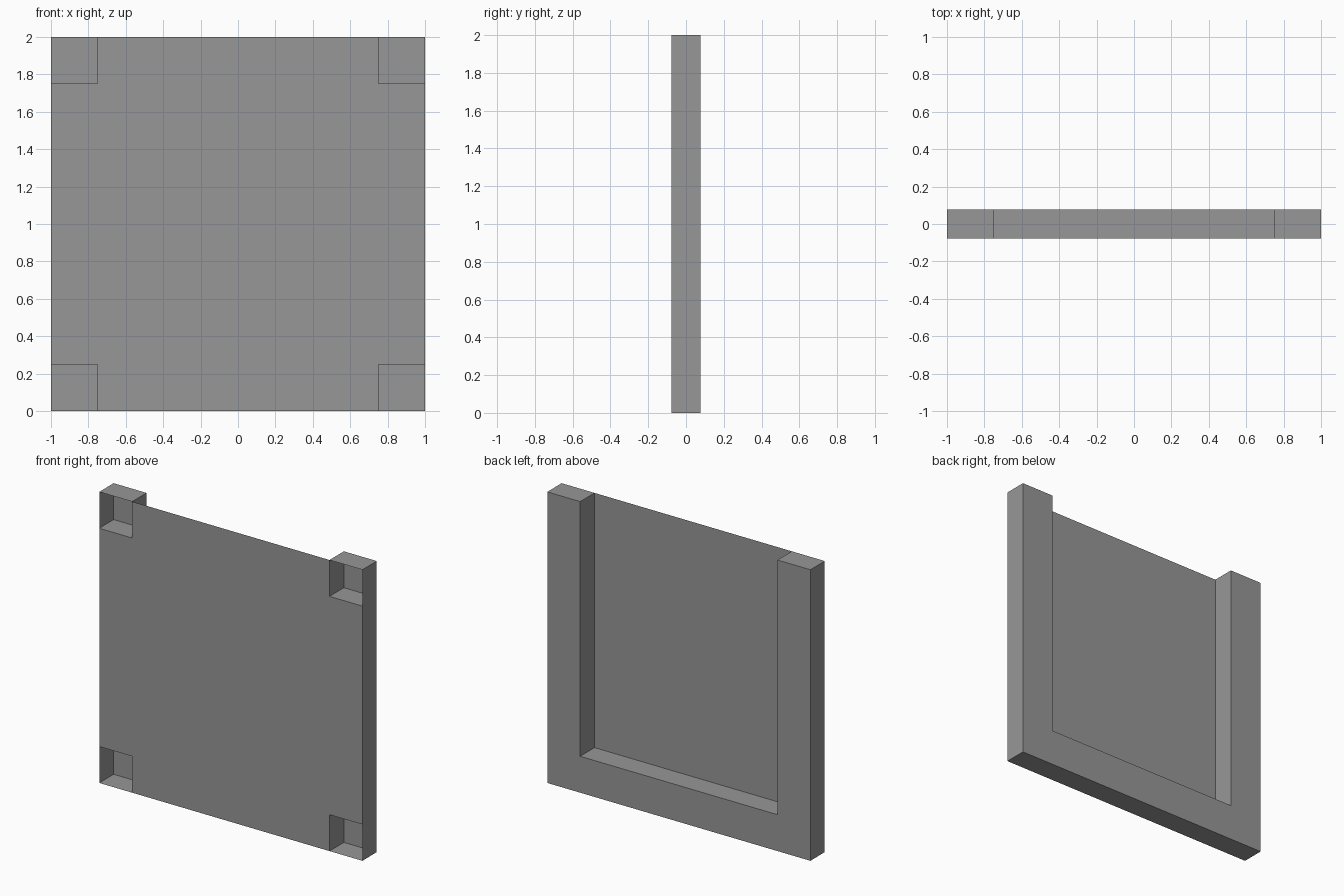
import bpy, bmesh
from mathutils import Matrix, Vector

if "Cube" in bpy.data.objects:
    bpy.data.objects.remove(bpy.data.objects["Cube"], do_unlink=True)

HALF_DEPTH = 0.078
INNER = 0.75          # half width of the open middle
LOW, HIGH = 0.25, 1.75  # heights where the corner pockets end

grey = bpy.data.materials.new("mid grey")
grey.use_nodes = True
grey.diffuse_color = (0.31, 0.31, 0.31, 1)
grey.node_tree.nodes["Principled BSDF"].inputs["Base Color"].default_value = grey.diffuse_color


def open_box(name, x_range, z_range, is_open):
    """Full-depth box without the faces whose normal passes is_open."""
    (x0, x1), (z0, z1) = x_range, z_range
    bm = bmesh.new()
    bmesh.ops.create_cube(bm, size=1, matrix=Matrix.LocRotScale(
        Vector(((x0 + x1) / 2, 0, (z0 + z1) / 2)), None,
        Vector((x1 - x0, 2 * HALF_DEPTH, z1 - z0))))
    bm.normal_update()
    removed = [f for f in bm.faces if is_open(f.normal)]
    bmesh.ops.delete(bm, geom=removed, context='FACES')
    mesh = bpy.data.meshes.new(name)
    bm.to_mesh(mesh)
    bm.free()
    mesh.materials.append(grey)
    obj = bpy.data.objects.new(name, mesh)
    bpy.context.collection.objects.link(obj)


# Left and right columns: hollow corner pockets open to the front, rail between
for side, columns in (("right", (-1, -INNER)), ("left", (INNER, 1))):
    for level, heights in (("lower", (0, LOW)), ("upper", (HIGH, 2))):
        open_box(f"{level}_{side}_corner_pocket", columns, heights,
                 lambda n: n.y < -0.5)
    open_box(f"{side}_rail", columns, (LOW, HIGH), lambda n: abs(n.z) > 0.5)

# Bottom rail between the lower pockets
open_box("bottom_rail", (-INNER, INNER), (0, LOW), lambda n: abs(n.x) > 0.5)

# Thin front sheet, open behind and reaching the top edge
open_box("front_panel", (-INNER, INNER), (LOW, 2), lambda n: n.y > -0.5)
